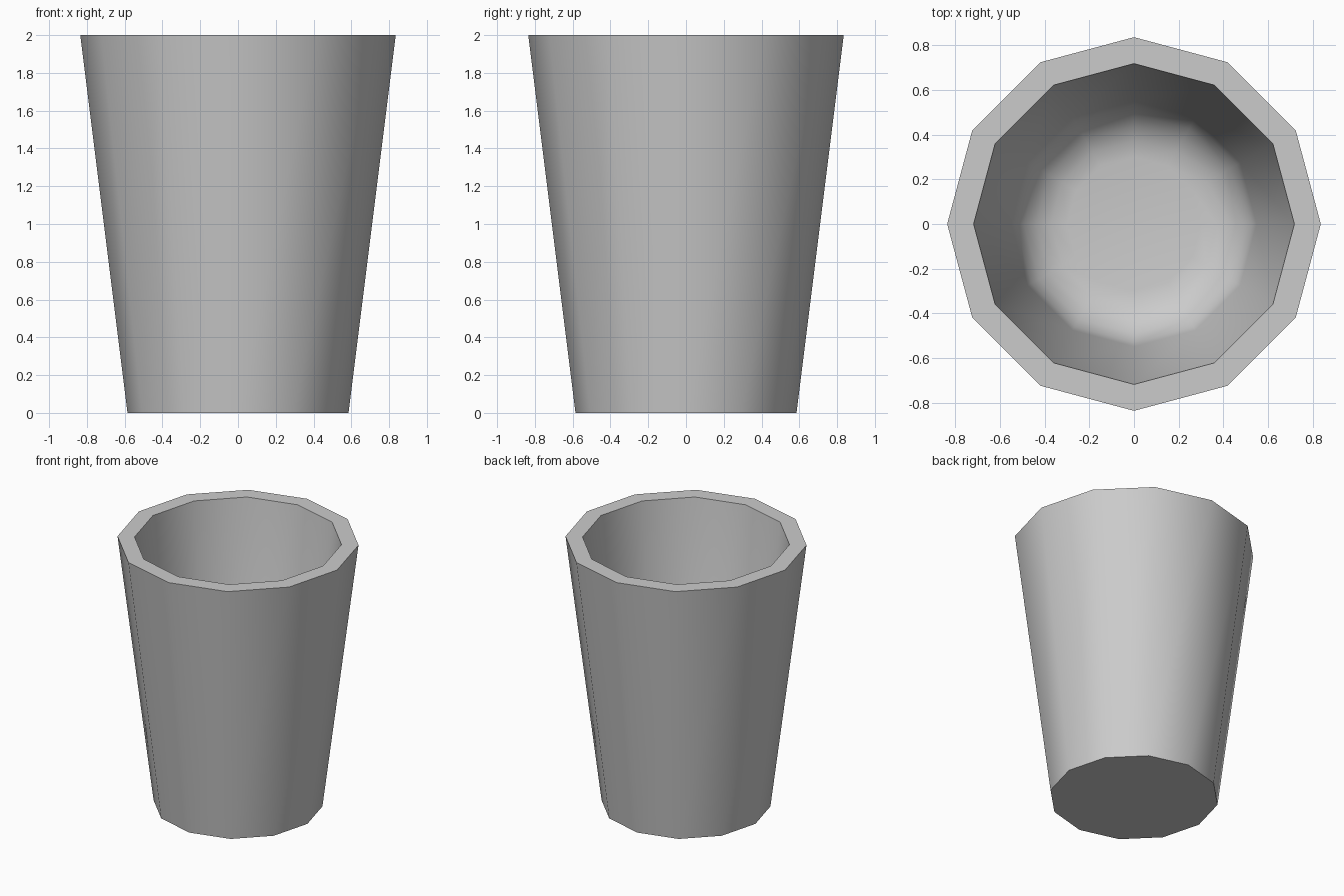
import bpy, bmesh
from math import sin, cos, pi, radians

if "Cube" in bpy.data.objects:
    bpy.data.objects.remove(bpy.data.objects["Cube"])

SIDES = 12

# Half profile (radius, height): outer wall, rim, inner wall, rounded inner floor
profile = [(0.585, 0.0), (0.835, 2.0), (0.717, 2.0)]
fillet, floor_r, floor_z, steps = 0.25, 0.30, 0.35, 5
for i in range(steps + 1):
    a = radians(6.7 + (90 - 6.7) * i / steps)
    profile.append((floor_r + fillet * cos(a), floor_z + fillet * (1 - sin(a))))

# Spin the profile into twelve-sided rings
bm = bmesh.new()
rings = [[bm.verts.new((r * cos(2 * pi * k / SIDES), r * sin(2 * pi * k / SIDES), z))
          for k in range(SIDES)] for r, z in profile]
for low, high in zip(rings, rings[1:]):
    for k in range(SIDES):
        n = (k + 1) % SIDES
        bm.faces.new((low[k], low[n], high[n], high[k]))

# Underside and inner floor
bm.faces.new(rings[0][::-1])
bm.faces.new(rings[-1])
bmesh.ops.recalc_face_normals(bm, faces=bm.faces[:])

mesh = bpy.data.meshes.new("cup")
bm.to_mesh(mesh)
bm.free()
cup = bpy.data.objects.new("cup", mesh)
bpy.context.collection.objects.link(cup)

# Smooth walls, sharp rim and base
bpy.context.view_layer.objects.active = cup
cup.select_set(True)
bpy.ops.object.shade_smooth_by_angle(angle=radians(40))
